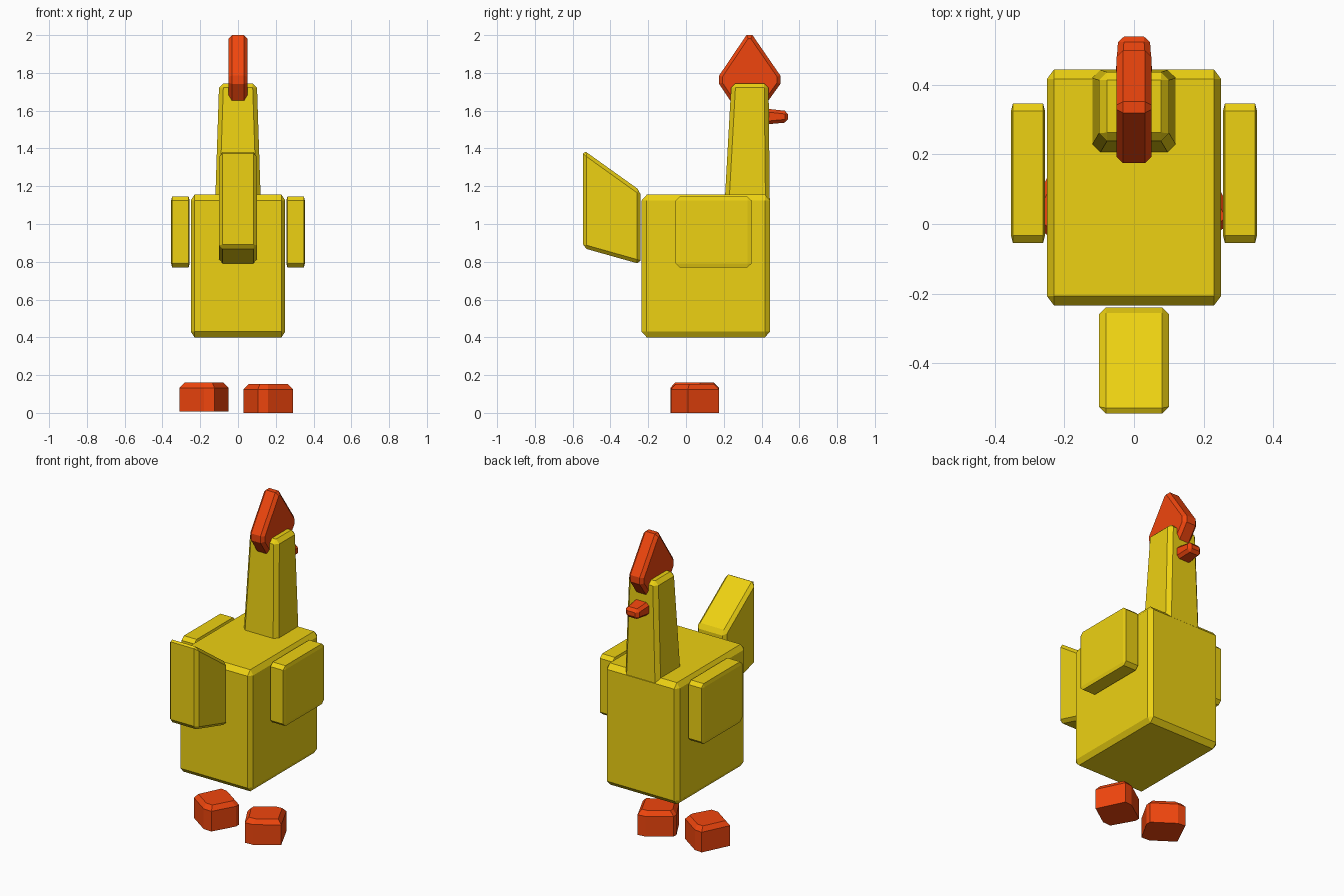
import bpy, bmesh
from mathutils import Matrix

if "Cube" in bpy.data.objects:
    bpy.data.objects.remove(bpy.data.objects["Cube"])


def material(name, rgb):
    m = bpy.data.materials.new(name)
    m.diffuse_color = (*rgb, 1)
    m.use_nodes = True
    m.node_tree.nodes["Principled BSDF"].inputs["Base Color"].default_value = m.diffuse_color
    return m


YELLOW = material("yellow", (0.85, 0.64, 0.006))
ORANGE = material("orange", (0.87, 0.06, 0.004))


def bevel(bm, edges, width):
    bmesh.ops.bevel(bm, geom=list(edges), offset=width, segments=1,
                    profile=0.5, affect='EDGES')


def finish(name, bm, mat):
    bmesh.ops.recalc_face_normals(bm, faces=bm.faces[:])
    me = bpy.data.meshes.new(name)
    bm.to_mesh(me)
    bm.free()
    me.materials.append(mat)
    ob = bpy.data.objects.new(name, me)
    bpy.context.collection.objects.link(ob)
    return ob


def box(name, lo, hi, frac, mat):
    """Chamfered cube stretched between two corners."""
    bm = bmesh.new()
    bmesh.ops.create_cube(bm, size=1)
    bevel(bm, bm.edges, frac)
    size = [h - l for l, h in zip(lo, hi)]
    mid = [(h + l) / 2 for l, h in zip(lo, hi)]
    bm.transform(Matrix.Translation(mid) @ Matrix.Diagonal((*size, 1)))
    return finish(name, bm, mat)


def loft(rings):
    """Closed solid through rings of equal point count."""
    bm = bmesh.new()
    rows = [[bm.verts.new(p) for p in r] for r in rings]
    n = len(rows[0])
    bm.faces.new(rows[0])
    bm.faces.new(rows[-1])
    for a, b in zip(rows, rows[1:]):
        for i in range(n):
            j = (i + 1) % n
            bm.faces.new((a[i], a[j], b[j], b[i]))
    bmesh.ops.recalc_face_normals(bm, faces=bm.faces[:])
    return bm


def slab(profile, half):
    """Side profile (y, z) extruded along x."""
    return loft([[(x, y, z) for y, z in profile] for x in (-half, half)])


def rect(x, y0, y1, z):
    return [(-x, y0, z), (x, y0, z), (x, y1, z), (-x, y1, z)]


# body and wings
box("body", (-0.25, -0.235, 0.4), (0.25, 0.445, 1.155), 0.04, YELLOW)
for side, x in (("left", -0.305), ("right", 0.305)):
    box(side + "_wing", (x - 0.049, -0.055, 0.77), (x + 0.049, 0.347, 1.145),
        0.055, YELLOW)

# neck, tapering upward
bm = loft([rect(0.122, 0.203, 0.444, 1.08), rect(0.1, 0.24, 0.437, 1.745)])
bevel(bm, bm.edges, 0.023)
finish("neck", bm, YELLOW)

# tail
bm = slab([(-0.545, 1.393), (-0.24, 1.175), (-0.24, 0.787), (-0.545, 0.873)], 0.1)
bevel(bm, bm.edges, 0.019)
finish("tail", bm, YELLOW)

# comb, chamfered along its outline
bm = slab([(0.32, 2.0), (0.352, 2.0), (0.5, 1.785), (0.5, 1.742),
           (0.43, 1.645), (0.24, 1.645), (0.175, 1.742), (0.175, 1.785)], 0.05)
bevel(bm, [e for e in bm.edges
           if abs(e.verts[0].co.x - e.verts[1].co.x) < 1e-5], 0.018)
finish("comb", bm, ORANGE)

# beak
bm = loft([[(-w, y, z0), (w, y, z0), (w, y, z1), (-w, y, z1)]
           for w, y, z0, z1 in ((0.055, 0.4, 1.525, 1.613),
                                (0.045, 0.54, 1.538, 1.598))])
bevel(bm, bm.edges, 0.017)
finish("beak", bm, ORANGE)

# feet: turned outward, chamfered only on top
sole = [(0.13, -0.035), (0.05, 0.13), (0.0, 0.125), (-0.13, 0.035),
        (-0.13, 0.005), (-0.055, -0.128), (0.0, -0.125)]
for side, s, cx, z in (("left", -1, -0.18, 0.008), ("right", 1, 0.16, 0.0)):
    rings = [[(cx + s * k * x, 0.045 + k * y, z + h) for x, y in sole]
             for h, k in ((0, 1), (0.125, 1), (0.152, 0.8))]
    finish(side + "_foot", loft(rings), ORANGE)
